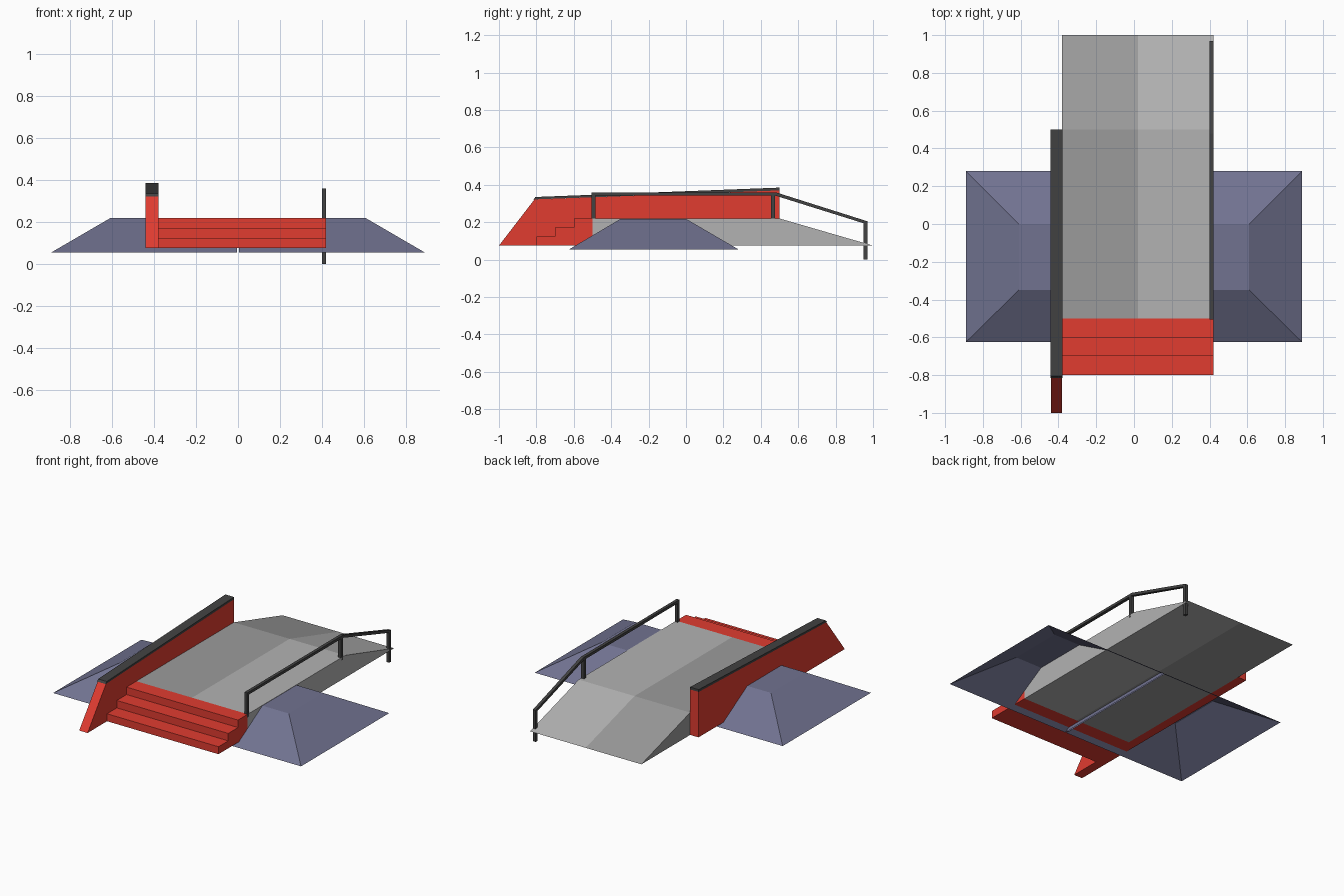
import bpy, bmesh

if "Cube" in bpy.data.objects:
    bpy.data.objects.remove(bpy.data.objects["Cube"])


def material(name, rgb):
    m = bpy.data.materials.new(name)
    m.diffuse_color = (*rgb, 1)
    m.use_nodes = True
    m.node_tree.nodes["Principled BSDF"].inputs["Base Color"].default_value = m.diffuse_color
    return m


RED = material("red_paint", (0.75, 0.045, 0.03))
DARK = material("dark_metal", (0.055, 0.055, 0.055))
BLUE = material("blue_grey", (0.165, 0.17, 0.28))
GREY = material("mid_grey", (0.33, 0.33, 0.33))
LIGHT = material("light_grey", (0.45, 0.45, 0.45))


def finish(name, bm, mat):
    bmesh.ops.recalc_face_normals(bm, faces=bm.faces)
    me = bpy.data.meshes.new(name)
    bm.to_mesh(me)
    bm.free()
    ob = bpy.data.objects.new(name, me)
    bpy.context.collection.objects.link(ob)
    me.materials.append(mat)
    return ob


def extrude_x(name, profile, x0, x1, mat):
    """Extrude a closed (y, z) profile from x0 to x1."""
    bm = bmesh.new()
    face = bm.faces.new([bm.verts.new((x0, y, z)) for y, z in profile])
    side = bmesh.ops.extrude_face_region(bm, geom=[face])["geom"]
    verts = [v for v in side if isinstance(v, bmesh.types.BMVert)]
    bmesh.ops.translate(bm, verts=verts, vec=(x1 - x0, 0, 0))
    return finish(name, bm, mat)


BASE, TOP = 0.075, 0.22
LEFT, MID, RIGHT = -0.38, 0.02, 0.42

# Platform with rear ramp, in two halves
deck = [(-0.5, BASE), (-0.5, TOP), (0.5, TOP), (1.0, BASE)]
extrude_x("ramp_deck_left", deck, LEFT, MID, GREY)
extrude_x("ramp_deck_right", deck, MID, RIGHT, LIGHT)

# Front stairs
steps = [(-0.5, BASE), (-0.8, BASE)]
for i in range(3):
    z = BASE + (TOP - BASE) * (i + 1) / 3
    steps += [(-0.8 + 0.1 * i, z), (-0.7 + 0.1 * i, z)]
extrude_x("stairs", steps, LEFT, RIGHT, RED)

# Side wall and its sloping cap
wall = [(-1.0, BASE), (-0.81, 0.322), (0.5, 0.37), (0.5, BASE)]
extrude_x("side_wall", wall, -0.44, LEFT, RED)
cap = [(-0.815, 0.322), (-0.805, 0.335), (0.5, 0.385), (0.5, 0.37)]
extrude_x("wall_cap", cap, -0.441, LEFT + 0.001, DARK)

# Handrail and posts
rail = [(-0.505, 0.343), (-0.505, 0.36), (0.48, 0.36), (0.97, 0.205),
        (0.97, 0.188), (0.475, 0.343)]
extrude_x("handrail", rail, 0.40, 0.42, DARK)
for i, (y, z0, z1) in enumerate([(-0.495, 0.2, 0.35), (0.465, 0.2, 0.35), (0.96, 0.0, 0.195)]):
    post = [(y - 0.01, z0), (y - 0.01, z1), (y + 0.01, z1), (y + 0.01, z0)]
    extrude_x(f"rail_post_{i + 1}", post, 0.40, 0.42, DARK)

# Sloped side banks, open underneath, mirrored with a thin centre gap
bm = bmesh.new()
low = [bm.verts.new((x, y, 0.055)) for x, y in
       [(0.004, -0.625), (0.89, -0.625), (0.89, 0.28), (0.004, 0.28)]]
high = [bm.verts.new((x, y, 0.218)) for x, y in
        [(0.004, -0.35), (0.61, -0.35), (0.61, 0.0), (0.004, 0.0)]]
bm.faces.new(high)
for i in range(4):
    j = (i + 1) % 4
    bm.faces.new((low[i], low[j], high[j], high[i]))
banks = finish("side_banks", bm, BLUE)
banks.modifiers.new("mirror", "MIRROR").use_axis[0] = True
